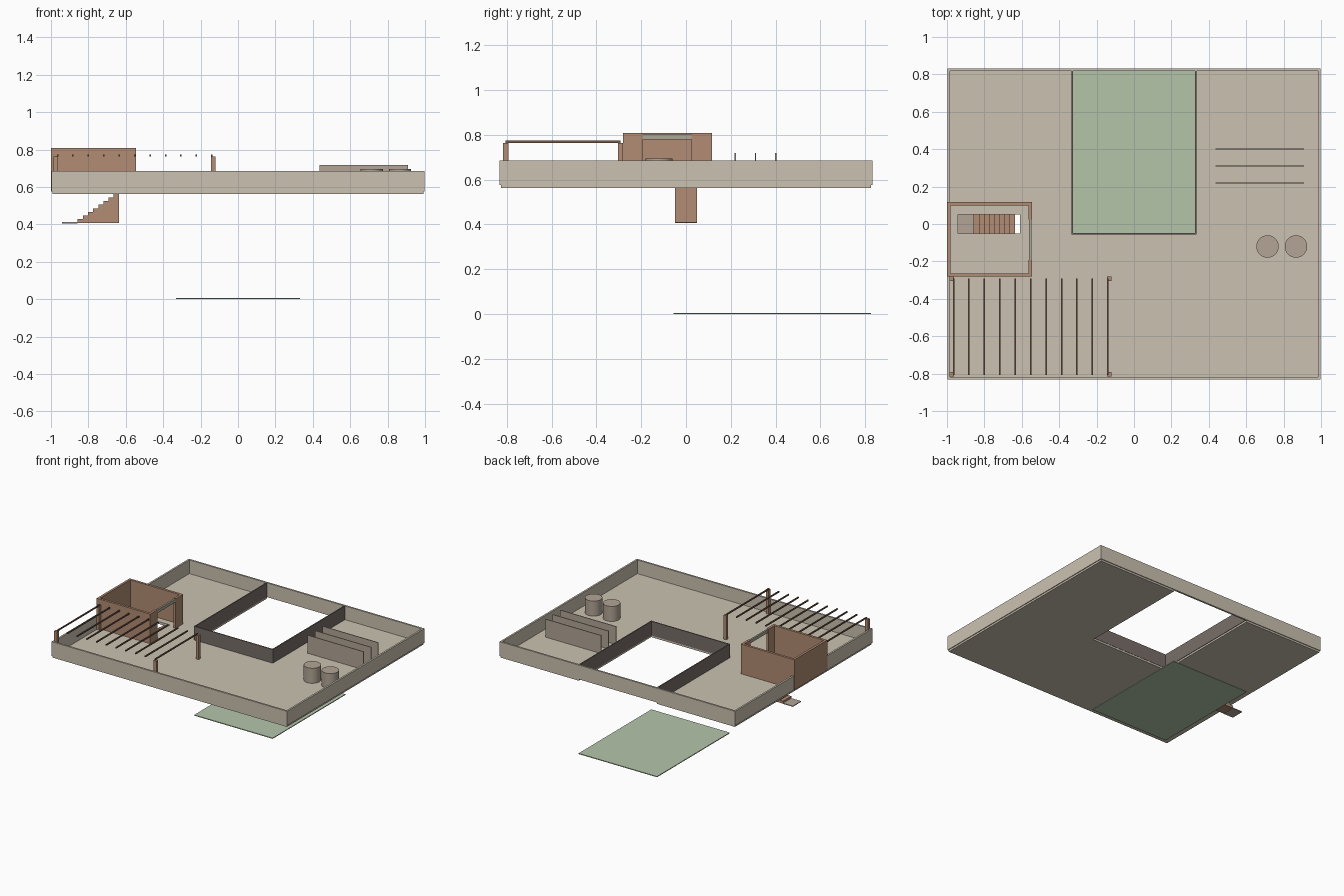
import bpy
import bmesh

cube = bpy.data.objects.get("Cube")
if cube:
    bpy.data.objects.remove(cube, do_unlink=True)


def material(name, *srgb):
    lin = [((c / 255 + 0.055) / 1.055) ** 2.4 for c in srgb] + [1.0]
    m = bpy.data.materials.new(name)
    m.use_nodes = True
    m.diffuse_color = lin
    bsdf = next(n for n in m.node_tree.nodes if n.type == 'BSDF_PRINCIPLED')
    bsdf.inputs["Base Color"].default_value = lin
    return m


BEIGE = material("beige_plaster", 203, 194, 177)
TAUPE = material("taupe_panel", 178, 165, 149)
BROWN = material("terracotta_brown", 177, 140, 115)
DARK = material("dark_wood", 118, 88, 74)
WALL = material("dark_court_wall", 120, 110, 104)
GREEN = material("lawn_green", 180, 197, 170)
SAGE = material("pale_lintel", 172, 169, 153)


def finish(name, bm, mat):
    bmesh.ops.recalc_face_normals(bm, faces=bm.faces)
    mesh = bpy.data.meshes.new(name)
    bm.to_mesh(mesh)
    bm.free()
    mesh.materials.append(mat)
    obj = bpy.data.objects.new(name, mesh)
    bpy.context.collection.objects.link(obj)
    return obj


def plate(name, mat, xs, ys, z0, z1, holes=()):
    """Grid of cells between the cuts xs and ys, minus holes, extruded upward."""
    bm = bmesh.new()
    verts = [[bm.verts.new((x, y, z0)) for y in ys] for x in xs]
    for i in range(len(xs) - 1):
        for j in range(len(ys) - 1):
            if (i, j) not in holes:
                bm.faces.new((verts[i][j], verts[i + 1][j],
                              verts[i + 1][j + 1], verts[i][j + 1]))
    for v in [v for v in bm.verts if not v.link_faces]:
        bm.verts.remove(v)
    geom = bmesh.ops.extrude_face_region(bm, geom=bm.faces[:], use_keep_orig=True)["geom"]
    for v in geom:
        if isinstance(v, bmesh.types.BMVert):
            v.co.z = z1
    return finish(name, bm, mat)


def ring(name, mat, x0, x1, y0, y1, t, z0, z1, extra=()):
    return plate(name, mat, [x0, x0 + t, x1 - t, x1], [y0, y0 + t, y1 - t, y1],
                 z0, z1, {(1, 1), *extra})


def cylinder(name, mat, x, y, r, z0, z1):
    bpy.ops.mesh.primitive_cylinder_add(vertices=32, radius=r, depth=z1 - z0,
                                        location=(x, y, (z0 + z1) / 2))
    obj = bpy.context.object
    obj.name = name
    obj.data.materials.append(mat)
    bpy.ops.object.shade_smooth_by_angle()


FLOOR, RIM = 0.58, 0.685
W, D = 0.998, 0.831

# Roof slab with a courtyard notch and a stair opening
plate("roof_slab", BEIGE,
      [-0.992, -0.94, -0.61, -0.33, 0.33, 0.992],
      [-0.825, -0.05, 0.05, 0.825], 0.562, FLOOR,
      {(1, 1), (3, 1), (3, 2)})

# Perimeter parapet and courtyard walls
ring("parapet", BEIGE, -W, W, -D, D, 0.014, FLOOR - 0.004, RIM)
ring("courtyard_wall", WALL, -0.334, 0.334, -0.056, 0.825, 0.008, FLOOR - 0.004, RIM,
     {(1, 2)})

# Lawn on the ground under the courtyard
plate("lawn", GREEN, [-0.332, 0.332], [-0.055, 0.825], 0, 0.006)

# Stair house: ring of walls with a doorway on the left side
HX0, HX1, HY0, HY1, T, TOP = -1.0, -0.546, -0.282, 0.117, 0.018, 0.807
plate("stair_house", BROWN, [HX0, HX0 + T, HX1 - T, HX1],
      [HY0, HY0 + T, -0.192, 0.025, HY1 - T, HY1], FLOOR - 0.004, TOP,
      {(1, 1), (1, 2), (1, 3), (2, 2)})
plate("door_lintel", SAGE, [HX1 - T + 0.003, HX1 - 0.002], [-0.192, 0.025], 0.78, 0.804)

# Stairs climbing toward the doorway, with a landing at the foot
STEPS, RUN, RISE = 8, 0.0275, 0.0195
bm = bmesh.new()
profile = [(-0.857, 0.408)]
for i in range(STEPS):
    x, z = -0.857 + i * RUN, 0.408 + (i + 1) * RISE
    profile += [(x, z), (x + RUN, z)]
profile.append((-0.857 + STEPS * RUN, 0.408))
side = bm.faces.new([bm.verts.new((x, -0.05, z)) for x, z in profile])
geom = bmesh.ops.extrude_face_region(bm, geom=[side], use_keep_orig=True)["geom"]
bmesh.ops.translate(bm, vec=(0, 0.1, 0),
                    verts=[v for v in geom if isinstance(v, bmesh.types.BMVert)])
finish("stairs", bm, BROWN)
plate("stair_landing", TAUPE, [-0.94, -0.857], [-0.05, 0.05], 0.406, 0.412)

# Pergola posts and slats
for x in (-0.975, -0.133):
    for y in (-0.804, -0.292):
        plate("pergola_post", BROWN, [x - 0.012, x + 0.012], [y - 0.012, y + 0.012],
              FLOOR, 0.764)
for i in range(11):
    x = -0.965 + i * 0.0825
    plate("pergola_slat", DARK, [x - 0.004, x + 0.004], [-0.806, -0.292], 0.764, 0.774)

# Upright screens and round tanks
for y in (0.22, 0.31, 0.4):
    plate("screen", TAUPE, [0.437, 0.91], [y - 0.003, y + 0.003], FLOOR, 0.718)
for x in (0.714, 0.866):
    cylinder("tank", TAUPE, x, -0.12, 0.06, FLOOR, 0.695)
